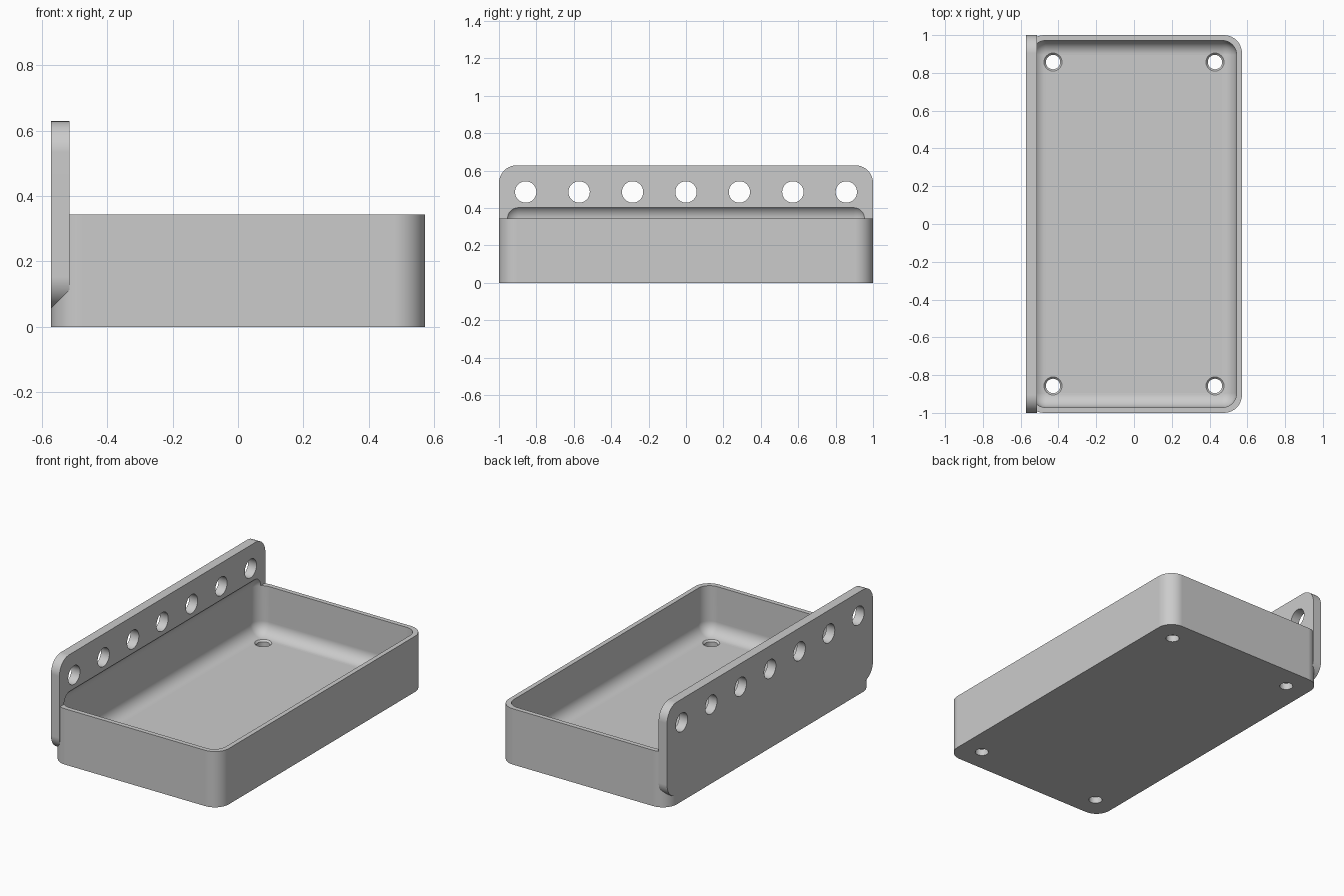
import bpy, bmesh, math
from mathutils import Matrix, Vector

U = 2 / 105            # one design unit
LENGTH, WIDTH, HEIGHT = 105 * U, 60 * U, 18 * U
PLATE_TOP, PLATE_BASE, PLATE_T = 33 * U, 3 * U, 3 * U
CORNER, FILLET, WALL, FLOOR = 5 * U, 4 * U, 1.5 * U, 0.05
CAVITY_TOP = 22 * U

cube = bpy.data.objects.get("Cube")
if cube:
    bpy.data.objects.remove(cube, do_unlink=True)

grey = bpy.data.materials.new("plain grey")
grey.use_nodes = True
grey.diffuse_color = (0.6, 0.6, 0.6, 1)
grey.node_tree.nodes["Principled BSDF"].inputs["Base Color"].default_value = (0.6, 0.6, 0.6, 1)


def finish(name, bm):
    bmesh.ops.recalc_face_normals(bm, faces=bm.faces)
    mesh = bpy.data.meshes.new(name)
    bm.to_mesh(mesh)
    bm.free()
    mesh.materials.append(grey)
    obj = bpy.data.objects.new(name, mesh)
    bpy.context.collection.objects.link(obj)
    return obj


def rounded_box(name, lo, hi, radius, axis=None, segments=10):
    """Box between two corners, rounded on edges along one axis, or on all."""
    lo, hi = Vector(lo), Vector(hi)
    bm = bmesh.new()
    bmesh.ops.create_cube(bm, size=1)
    bmesh.ops.scale(bm, vec=hi - lo, verts=bm.verts)
    bmesh.ops.translate(bm, vec=(lo + hi) / 2, verts=bm.verts)
    edges = [e for e in bm.edges if axis is None
             or abs((e.verts[0].co - e.verts[1].co).normalized()[axis]) > 0.9]
    bmesh.ops.bevel(bm, geom=edges, offset=radius, offset_type='OFFSET',
                    segments=segments, profile=0.5, affect='EDGES')
    return finish(name, bm)


def drill(bm, centre, r1, r2, depth, turn=Matrix()):
    bmesh.ops.create_cone(bm, cap_ends=True, segments=40, radius1=r1, radius2=r2,
                          depth=depth, matrix=Matrix.Translation(centre) @ turn)


def combine(target, other, operation):
    mod = target.modifiers.new(operation.title(), 'BOOLEAN')
    mod.operation, mod.solver, mod.object = operation, 'EXACT', other
    bpy.context.view_layer.objects.active = target
    bpy.ops.object.modifier_apply(modifier=mod.name)
    bpy.data.objects.remove(other, do_unlink=True)


hx, hy = WIDTH / 2, LENGTH / 2

# Tray body and upright mounting plate
tray = rounded_box("tray_with_mounting_plate", (-hx, -hy, 0), (hx, hy, HEIGHT), CORNER, axis=2)
plate = rounded_box("plate", (-hx, -hy, PLATE_BASE), (-hx + PLATE_T, hy, PLATE_TOP), CORNER, axis=0)
combine(tray, plate, 'UNION')

# Filleted cavity, which also recesses the lower part of the plate
cavity = rounded_box("cavity_cutter", (-hx + WALL, -hy + WALL, FLOOR),
                     (hx - WALL, hy - WALL, CAVITY_TOP), FILLET)
combine(tray, cavity, 'DIFFERENCE')

# Row of holes through the plate, and drain holes in the floor
bm = bmesh.new()
sideways = Matrix.Rotation(math.pi / 2, 4, 'Y')
for i in range(-3, 4):
    drill(bm, (-hx + PLATE_T / 2, i * 15 * U, 25.5 * U), 3 * U, 3 * U, PLATE_T * 2, sideways)
for sx in (-1, 1):
    for sy in (-1, 1):
        drill(bm, (sx * 22.5 * U, sy * 45 * U, FLOOR / 2), 2 * U, 2 * U, FLOOR * 2)
combine(tray, finish("hole_cutter", bm), 'DIFFERENCE')

# Countersinks around the floor holes
bm = bmesh.new()
for sx in (-1, 1):
    for sy in (-1, 1):
        drill(bm, (sx * 22.5 * U, sy * 45 * U, FLOOR), 1.9 * U, 3.1 * U, 1.2 * U)
combine(tray, finish("countersink_cutter", bm), 'DIFFERENCE')

# Smooth fillets with crisp edges
bpy.ops.object.select_all(action='DESELECT')
tray.select_set(True)
bpy.context.view_layer.objects.active = tray
bpy.ops.object.shade_smooth_by_angle(angle=math.radians(30))
weighted = tray.modifiers.new("Weighted Normal", 'WEIGHTED_NORMAL')
weighted.keep_sharp = True
